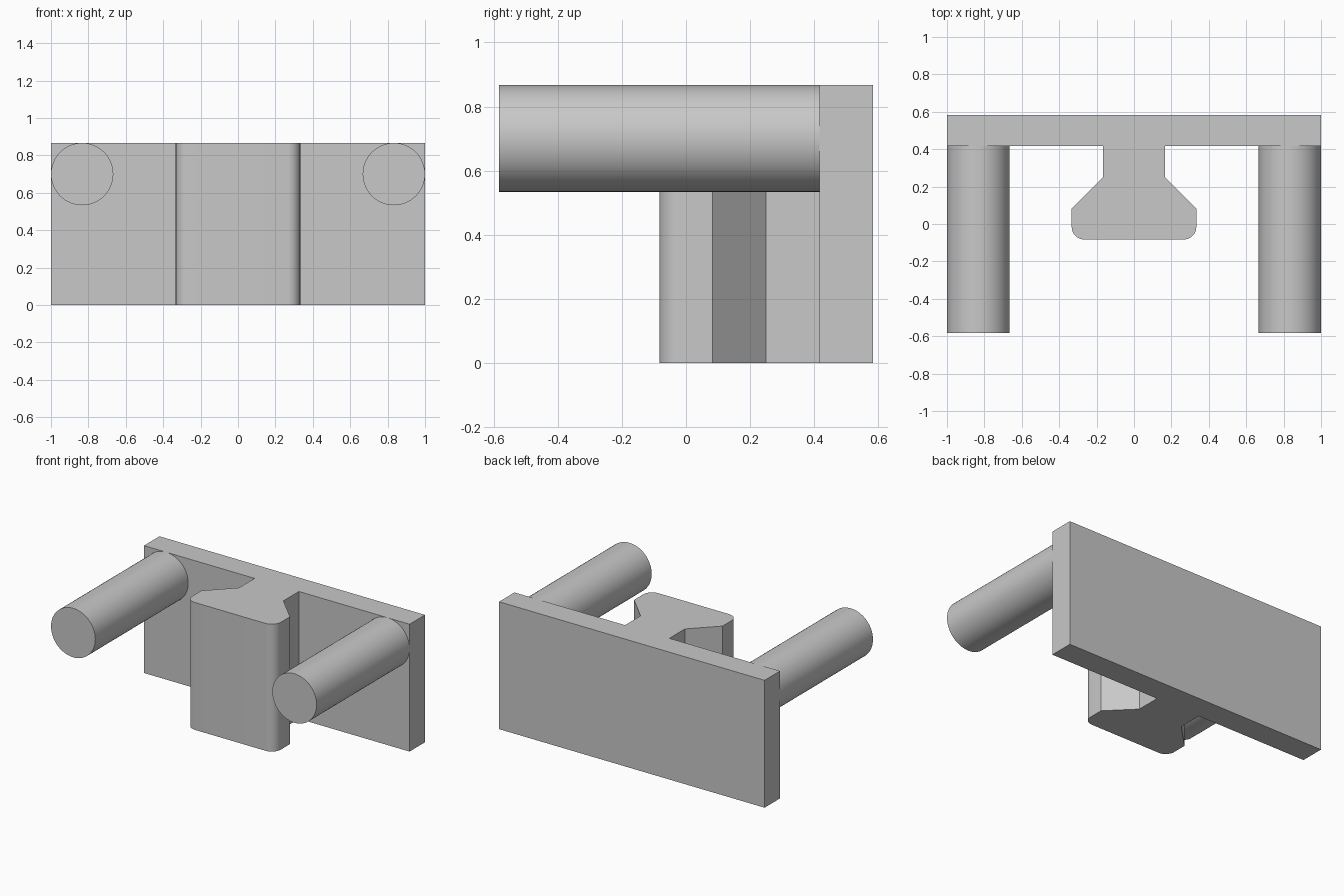
import bpy
import bmesh
import math
from mathutils import Matrix

if "Cube" in bpy.data.objects:
    bpy.data.objects.remove(bpy.data.objects["Cube"], do_unlink=True)

HEIGHT = 0.867
PLATE_FRONT, BACK = 0.417, 0.583
ROD_RADIUS = 1 / 6
FILLET = 0.067

grey = bpy.data.materials.new("plain grey")
grey.use_nodes = True
colour = (0.58, 0.58, 0.58, 1)
grey.diffuse_color = colour
grey.node_tree.nodes["Principled BSDF"].inputs["Base Color"].default_value = colour


def add_object(name, bm):
    bmesh.ops.recalc_face_normals(bm, faces=bm.faces)
    mesh = bpy.data.meshes.new(name)
    bm.to_mesh(mesh)
    bm.free()
    mesh.materials.append(grey)
    obj = bpy.data.objects.new(name, mesh)
    bpy.context.collection.objects.link(obj)
    bpy.ops.object.select_all(action="DESELECT")
    obj.select_set(True)
    bpy.context.view_layer.objects.active = obj
    bpy.ops.object.shade_smooth_by_angle(angle=math.radians(30))
    return obj


# Back plate and flared rail: one mirrored profile, extruded upward
half = [(1, BACK), (1, PLATE_FRONT), (0.167, PLATE_FRONT), (0.167, 0.25), (0.333, 0.083)]
cx, cy = 0.333 - FILLET, -0.083 + FILLET
for i in range(13):
    a = -math.pi / 2 * i / 12
    half.append((cx + FILLET * math.cos(a), cy + FILLET * math.sin(a)))
outline = half + [(-x, y) for x, y in reversed(half)]

bm = bmesh.new()
face = bm.faces.new([bm.verts.new((x, y, 0)) for x, y in outline])
extruded = bmesh.ops.extrude_face_region(bm, geom=[face], use_keep_orig=True)
top = [v for v in extruded["geom"] if isinstance(v, bmesh.types.BMVert)]
bmesh.ops.translate(bm, verts=top, vec=(0, 0, HEIGHT))
add_object("back_plate_with_rail", bm)

# Round rods, one on each upper corner
length = PLATE_FRONT + BACK
for side, name in ((1, "left_rod"), (-1, "right_rod")):
    bm = bmesh.new()
    place = Matrix.Translation((side * (1 - ROD_RADIUS), PLATE_FRONT - length / 2, HEIGHT - ROD_RADIUS))
    bmesh.ops.create_cone(bm, cap_ends=True, segments=64, radius1=ROD_RADIUS, radius2=ROD_RADIUS,
                          depth=length, matrix=place @ Matrix.Rotation(math.pi / 2, 4, "X"))
    add_object(name, bm)
